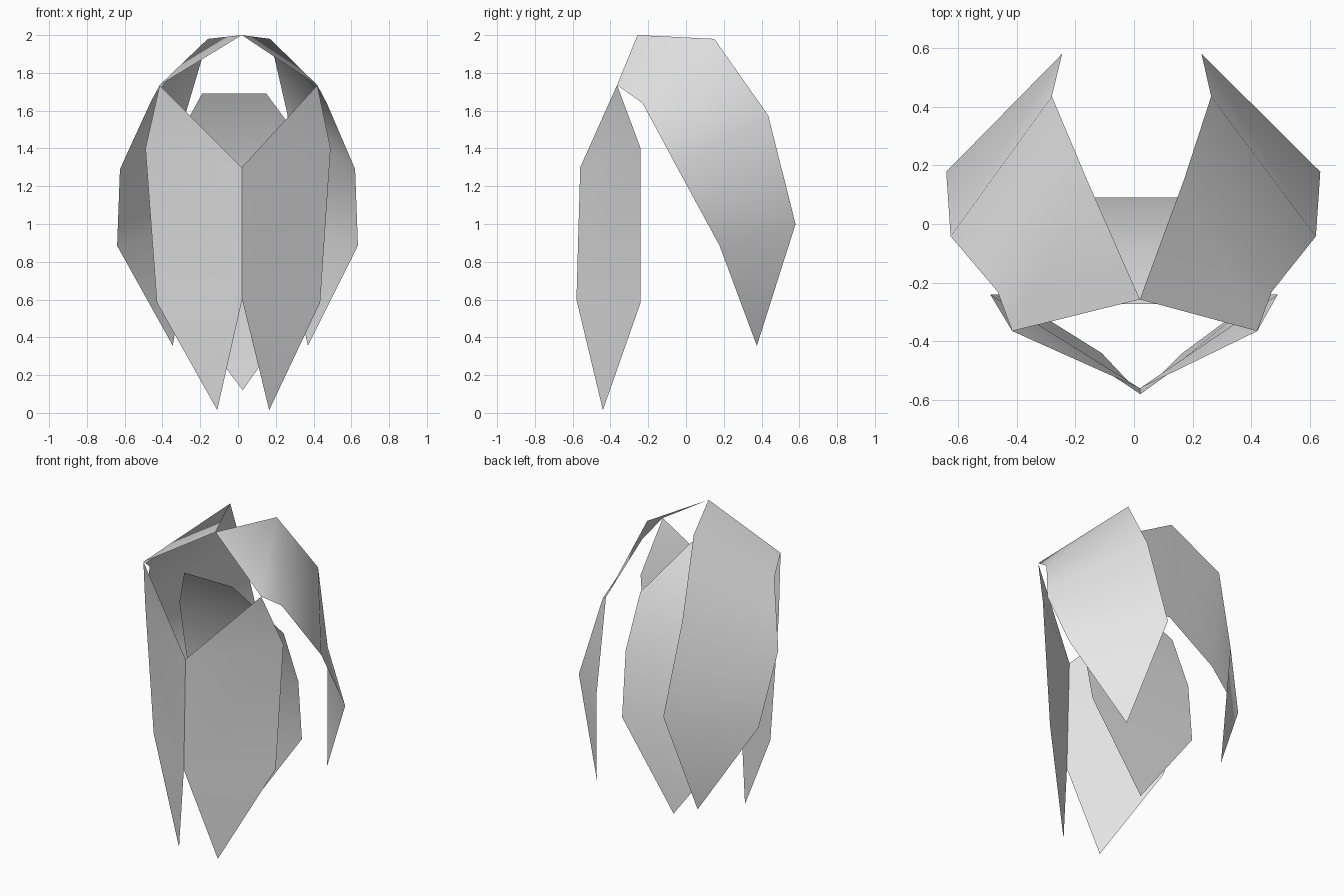
import bpy
from mathutils import Vector

cube = bpy.data.objects.get("Cube")
if cube:
    bpy.data.objects.remove(cube, do_unlink=True)

# One plain light grey for every panel
grey = bpy.data.materials.new("light grey")
grey.use_nodes = True
colour = (0.8, 0.8, 0.8, 1.0)
grey.diffuse_color = colour
grey.node_tree.nodes["Principled BSDF"].inputs["Base Color"].default_value = colour


def panel(name, rows):
    """Thin curved sheet: bridge successive rows of one or two points."""
    verts, ids = [], []
    for row in rows:
        ids.append([len(verts) + i for i in range(len(row))])
        verts += row
    faces = [a + b[::-1] for a, b in zip(ids, ids[1:])]

    # Wind the faces so that they point away from the hollow middle
    mesh = bpy.data.meshes.new(name)
    mesh.from_pydata(verts, [], faces)
    mesh.update()
    outward = sum((p.normal.dot(p.center - Vector((0, -0.15, p.center.z))) * p.area
                   for p in mesh.polygons))
    if outward < 0:
        mesh.flip_normals()
    mesh.materials.append(grey)
    mesh.polygons.foreach_set("use_smooth", [True] * len(mesh.polygons))
    mesh.update()
    obj = bpy.data.objects.new(name, mesh)
    bpy.context.collection.objects.link(obj)
    return obj


# Side panels: each point is (left x, right x, y, z), top row first
front_rows = [
    [(0.42, -0.415, -0.365, 1.735)],
    [(0.49, -0.49, -0.24, 1.40), (0.02, 0.02, -0.56, 1.30)],
    [(0.435, -0.43, -0.24, 0.585), (0.022, 0.022, -0.58, 0.60)],
    [(0.165, -0.11, -0.44, 0.015)],
]
shoulder_rows = [
    [(0.42, -0.415, -0.365, 1.735), (0.02, 0.02, -0.257, 2.0)],
    [(0.47, -0.465, -0.23, 1.64), (0.17, -0.16, 0.15, 1.98)],
    [(0.62, -0.625, -0.042, 1.29), (0.263, -0.28, 0.435, 1.575)],
    [(0.635, -0.64, 0.178, 0.885), (0.23, -0.245, 0.58, 1.0)],
    [(0.37, -0.345, 0.375, 0.355)],
]
for side, name in enumerate(("left", "right")):
    for part, rows in (("front_panel", front_rows), ("shoulder_panel", shoulder_rows)):
        panel(f"{name}_{part}",
              [[(p[side], p[2], p[3]) for p in row] for row in rows])

# Back panel: each row is (right x, left x, y, z), closing to a point
back_rows = [
    (-0.19, 0.15, -0.272, 1.69),
    (-0.36, 0.38, -0.08, 1.38),
    (-0.39, 0.41, 0.025, 1.04),
    (-0.365, 0.39, 0.09, 0.64),
]
panel("back_panel",
      [[(a, y, z), (b, y, z)] for a, b, y, z in back_rows] + [[(0.025, 0.09, 0.12)]])
